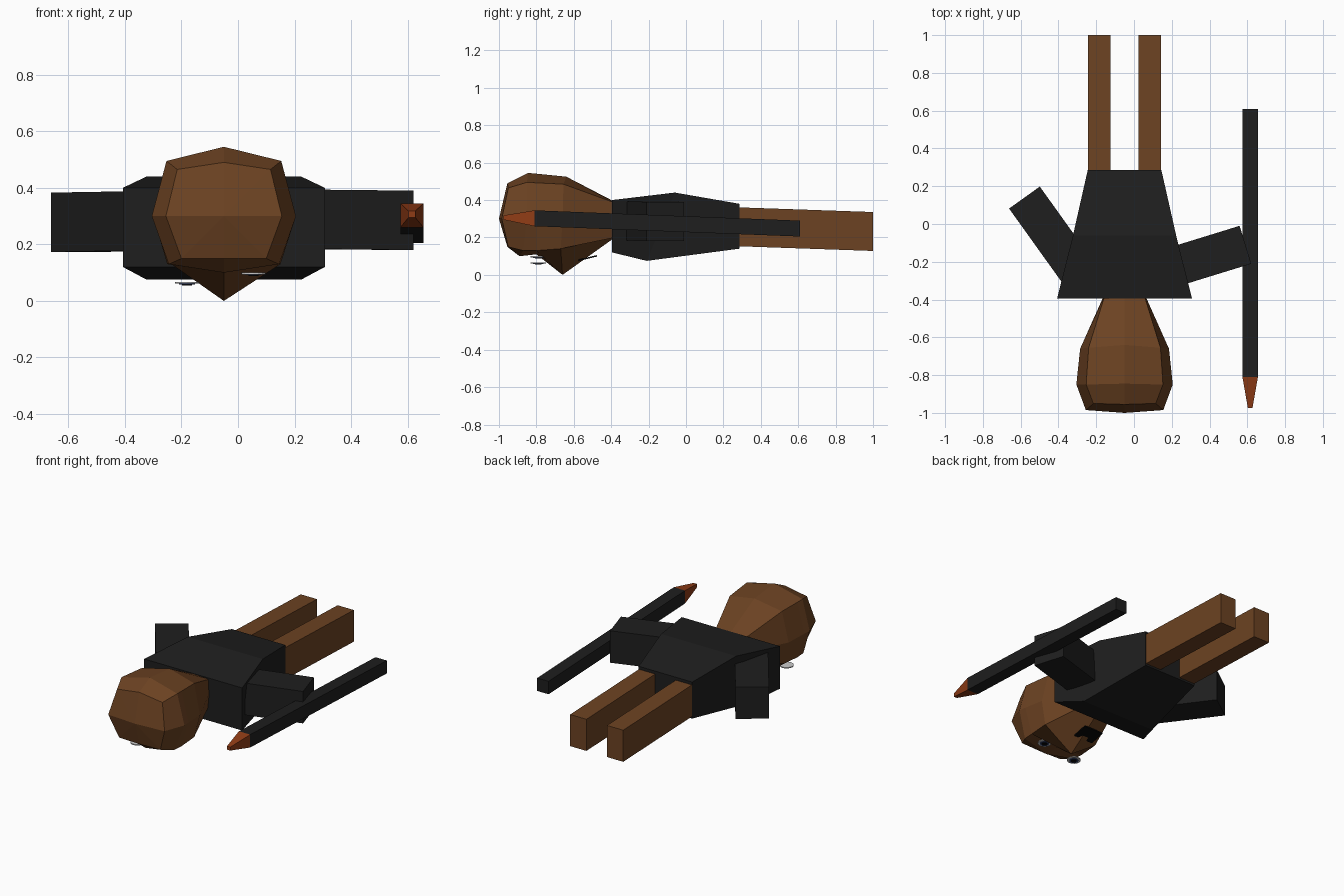
import bpy, bmesh
from math import pi
from mathutils import Vector, Matrix

if "Cube" in bpy.data.objects:
    bpy.data.objects.remove(bpy.data.objects["Cube"])

CX = -0.05  # centre line of the body


def material(name, rgb):
    m = bpy.data.materials.new(name)
    m.diffuse_color = (*rgb, 1)
    m.use_nodes = True
    m.node_tree.nodes["Principled BSDF"].inputs["Base Color"].default_value = m.diffuse_color
    return m


SKIN = material("brown", (0.15, 0.055, 0.016))
CLOTH = material("black_cloth", (0.013, 0.013, 0.013))
ORANGE = material("orange", (0.28, 0.045, 0.008))
WHITE = material("eye_grey", (0.6, 0.6, 0.63))
BLUE = material("eye_blue", (0.03, 0.05, 0.16))
BLACK = material("pure_black", (0.002, 0.002, 0.002))


def finish(name, bm, mat):
    bmesh.ops.recalc_face_normals(bm, faces=bm.faces)
    me = bpy.data.meshes.new(name)
    bm.to_mesh(me)
    bm.free()
    me.materials.append(mat)
    ob = bpy.data.objects.new(name, me)
    bpy.context.collection.objects.link(ob)
    return ob


def loft(name, rings, mat, apex=None):
    """Skin a list of closed rings; cap both ends (first may be a fan to apex)."""
    bm = bmesh.new()
    vs = [[bm.verts.new(p) for p in r] for r in rings]
    n = len(vs[0])
    for a, b in zip(vs, vs[1:]):
        for i in range(n):
            j = (i + 1) % n
            bm.faces.new((a[i], a[j], b[j], b[i]))
    if apex:
        t = bm.verts.new(apex)
        for i in range(n):
            bm.faces.new((vs[0][i], vs[0][(i + 1) % n], t))
    else:
        bm.faces.new(vs[0])
    bm.faces.new(vs[-1])
    return finish(name, bm, mat)


def rect(cx, w, yt, zt, yb, zb):
    """Rectangle across x with separate top and bottom edges."""
    return [(cx - w, yt, zt), (cx + w, yt, zt), (cx + w, yb, zb), (cx - w, yb, zb)]


def bar(name, a, b, width, height, mat):
    """Box along a line, with horizontal width."""
    a, b = Vector(a), Vector(b)
    side = (b - a).cross(Vector((0, 0, 1))).normalized() * width / 2
    up = Vector((0, 0, height / 2))
    return loft(name, [[p - side + up, p + side + up, p + side - up, p - side - up]
                       for p in (a, b)], mat)


# Torso: tapered block with a ridge on back and belly
loft("torso", [rect(CX, 0.357, -0.395, 0.40, -0.395, 0.12),
               rect(CX, 0.273, -0.06, 0.44, -0.21, 0.075),
               rect(CX, 0.195, 0.285, 0.38, 0.285, 0.14)], CLOTH)

# Legs
for s, name in ((-1, "left_leg"), (1, "right_leg")):
    x = CX + s * 0.134
    bar(name, (x, 0.25, 0.258), (x, 1.0, 0.232), 0.118, 0.208, SKIN)

# Arms
bar("left_arm", (-0.29, -0.265, 0.283), (-0.58, 0.14, 0.278), 0.2, 0.21, CLOTH)
bar("right_arm", (0.12, -0.255, 0.29), (0.59, -0.11, 0.285), 0.21, 0.21, CLOTH)

# Held rod with tapered tip
loft("rod", [rect(0.615, 0.041, -0.81, 0.345, -0.81, 0.26),
             rect(0.615, 0.041, 0.61, 0.29, 0.61, 0.205)], CLOTH)
loft("rod_tip", [rect(0.615, 0.012, -0.975, 0.318, -0.975, 0.295),
                 rect(0.615, 0.041, -0.81, 0.345, -0.81, 0.26)], ORANGE)

# Head: half sections from crown to neck, mirrored across the centre line
halves = [
    [(0, -0.955, 0.49), (0.165, -0.95, 0.465), (0.205, -0.985, 0.30), (0.15, -0.95, 0.15), (0, -0.955, 0.15)],
    [(0, -0.845, 0.545), (0.203, -0.85, 0.495), (0.255, -0.85, 0.30), (0.195, -0.87, 0.13), (0, -0.89, 0.10)],
    [(0, -0.80, 0.541), (0.2, -0.80, 0.492), (0.25, -0.80, 0.298), (0.20, -0.80, 0.13), (0, -0.80, 0.11)],
    [(0, -0.64, 0.525), (0.19, -0.655, 0.485), (0.235, -0.66, 0.29), (0.20, -0.67, 0.14), (0, -0.66, 0.0)],
    [(0, -0.38, 0.39), (0.105, -0.38, 0.385), (0.11, -0.38, 0.30), (0.10, -0.38, 0.20), (0, -0.38, 0.20)],
]
rings = []
for h in halves:
    full = h + [(-x, y, z) for x, y, z in h[-2:0:-1]]
    rings.append([(x + CX, y, z) for x, y, z in full])
loft("head", rings, SKIN, apex=(CX, -1.0, 0.30))


# Eyes: thin stacked discs facing down
def disc(name, x, y, z, r, mat):
    bm = bmesh.new()
    bmesh.ops.create_cone(bm, cap_ends=True, segments=16, radius1=r, radius2=r,
                          depth=0.006, matrix=Matrix.Translation((x, y, z)))
    finish(name, bm, mat)


for side, x, z in (("left", -0.18, 0.064), ("right", 0.055, 0.097)):
    disc(side + "_eye", x, -0.79, z, 0.042, WHITE)
    disc(side + "_iris", x, -0.79, z - 0.003, 0.028, BLUE)
    disc(side + "_pupil", x, -0.79, z - 0.006, 0.018, BLACK)

# Mouth plate
bar("mouth", (-0.075, -0.575, 0.078), (-0.075, -0.475, 0.102), 0.14, 0.008, BLACK)
